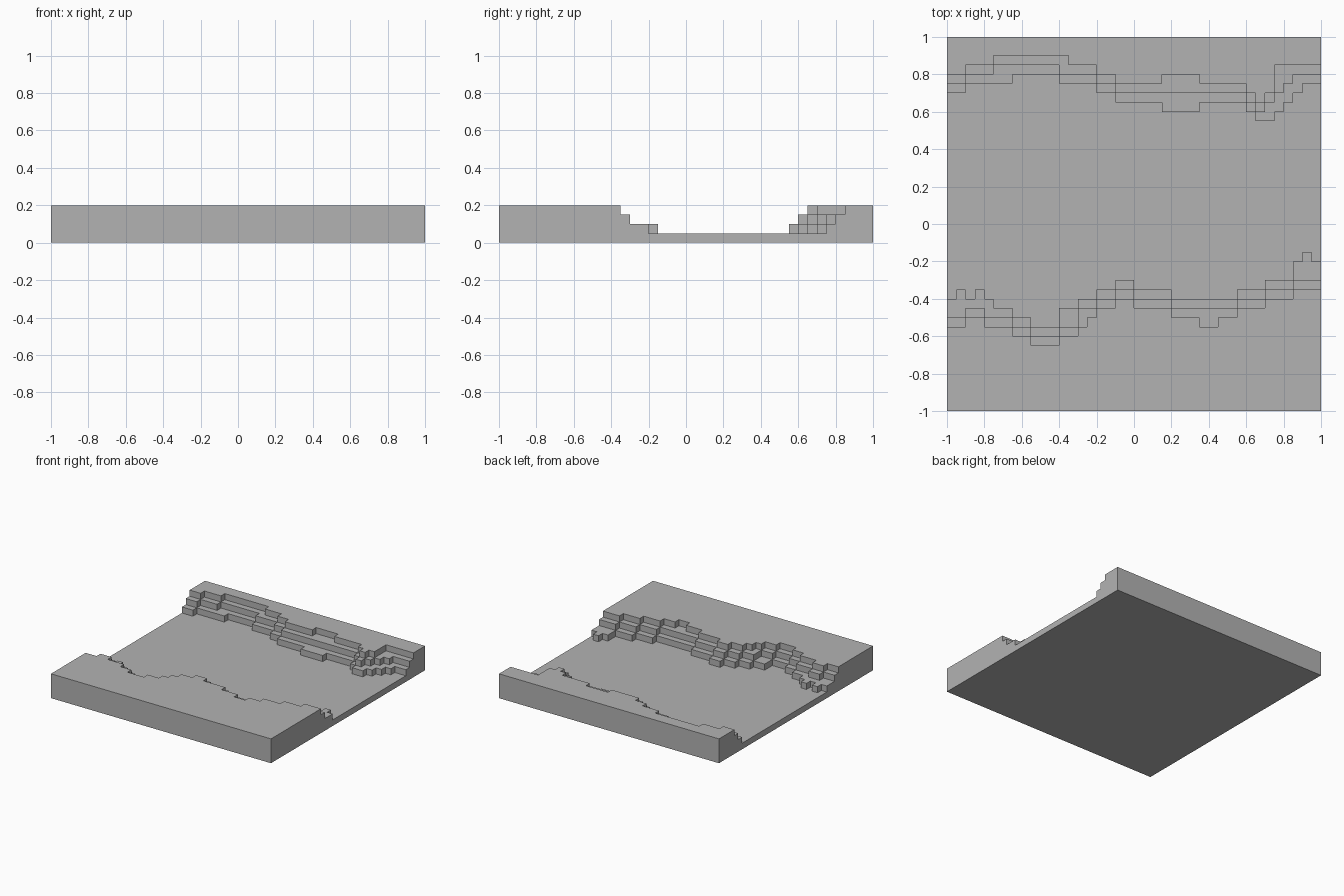
import bpy
import bmesh

cube = bpy.data.objects.get("Cube")
if cube:
    bpy.data.objects.remove(cube, do_unlink=True)

CELLS = 40
STEP = 2 / CELLS

# Bank runs from left to right, in cells:
# (run length, row where the bank meets the floor, first tread, second tread)
FRONT_BANK = [
    (1, 12, 2, 1), (1, 13, 3, 1), (1, 12, 1, 1), (1, 13, 2, 1), (1, 12, 2, 1),
    (2, 11, 1, 1), (2, 10, 1, 1), (3, 9, 1, 1), (2, 11, 2, 1), (1, 12, 1, 2),
    (1, 12, 1, 1), (2, 13, 1, 1), (2, 14, 1, 1), (4, 13, 1, 1), (3, 12, 1, 1),
    (2, 12, 1, 2), (2, 12, 1, 1), (3, 13, 1, 1), (3, 14, 1, 1), (1, 16, 2, 1),
    (1, 17, 3, 1), (1, 16, 2, 1),
]
BACK_BANK = [
    (2, 34, 1, 1), (3, 35, 1, 1), (2, 35, 2, 1), (5, 36, 1, 1), (1, 35, 1, 2),
    (3, 35, 1, 1), (2, 34, 1, 1), (5, 33, 1, 1), (4, 32, 2, 2), (5, 33, 1, 1),
    (1, 32, 1, 1), (1, 31, 1, 1), (1, 31, 2, 1), (1, 32, 2, 3), (1, 33, 2, 2),
    (1, 34, 2, 1), (2, 35, 1, 1),
]


def bank_columns(runs, direction):
    """Expand the runs to the three riser rows of every column."""
    columns = []
    for length, foot, first, second in runs:
        middle = foot + direction * first
        columns += [(foot, middle, middle + direction * second)] * length
    return columns


front = bank_columns(FRONT_BANK, -1)
back = bank_columns(BACK_BANK, 1)


def height(col, row):
    """Number of layers in a cell; nothing outside the block."""
    if not (0 <= col < CELLS and 0 <= row < CELLS):
        return 0
    return (1 + sum(row < riser for riser in front[col])
            + sum(row >= riser for riser in back[col]))


def build_terrain(name, material):
    bm = bmesh.new()
    corners = {}

    def corner(key):
        if key not in corners:
            x, y, z = key
            corners[key] = bm.verts.new((x * STEP - 1, y * STEP - 1, z * STEP))
        return corners[key]

    def quad(*keys):
        bm.faces.new([corner(key) for key in keys])

    for c in range(CELLS):
        for r in range(CELLS):
            top = height(c, r)
            ring = [(c, r), (c + 1, r), (c + 1, r + 1), (c, r + 1)]
            neighbours = [(c, r - 1), (c + 1, r), (c, r + 1), (c - 1, r)]
            # Tread and underside
            quad(*[(x, y, top) for x, y in ring])
            quad(*[(x, y, 0) for x, y in reversed(ring)])
            # Risers and outer walls, one layer at a time
            for i, cell in enumerate(neighbours):
                a, b = ring[i], ring[(i + 1) % len(ring)]
                for z in range(height(*cell), top):
                    quad((*a, z), (*b, z), (*b, z + 1), (*a, z + 1))

    # Merge the flat cells into clean faces
    bmesh.ops.dissolve_limit(bm, angle_limit=0.01, verts=bm.verts, edges=bm.edges)
    mesh = bpy.data.meshes.new(name)
    bm.to_mesh(mesh)
    bm.free()
    mesh.materials.append(material)
    terrain = bpy.data.objects.new(name, mesh)
    bpy.context.collection.objects.link(terrain)
    return terrain


# Plain grey stone
grey = bpy.data.materials.new("plain_grey")
grey.use_nodes = True
colour = (0.45, 0.45, 0.45, 1)
grey.diffuse_color = colour
grey.node_tree.nodes["Principled BSDF"].inputs["Base Color"].default_value = colour

build_terrain("stepped_river_bed", grey)
